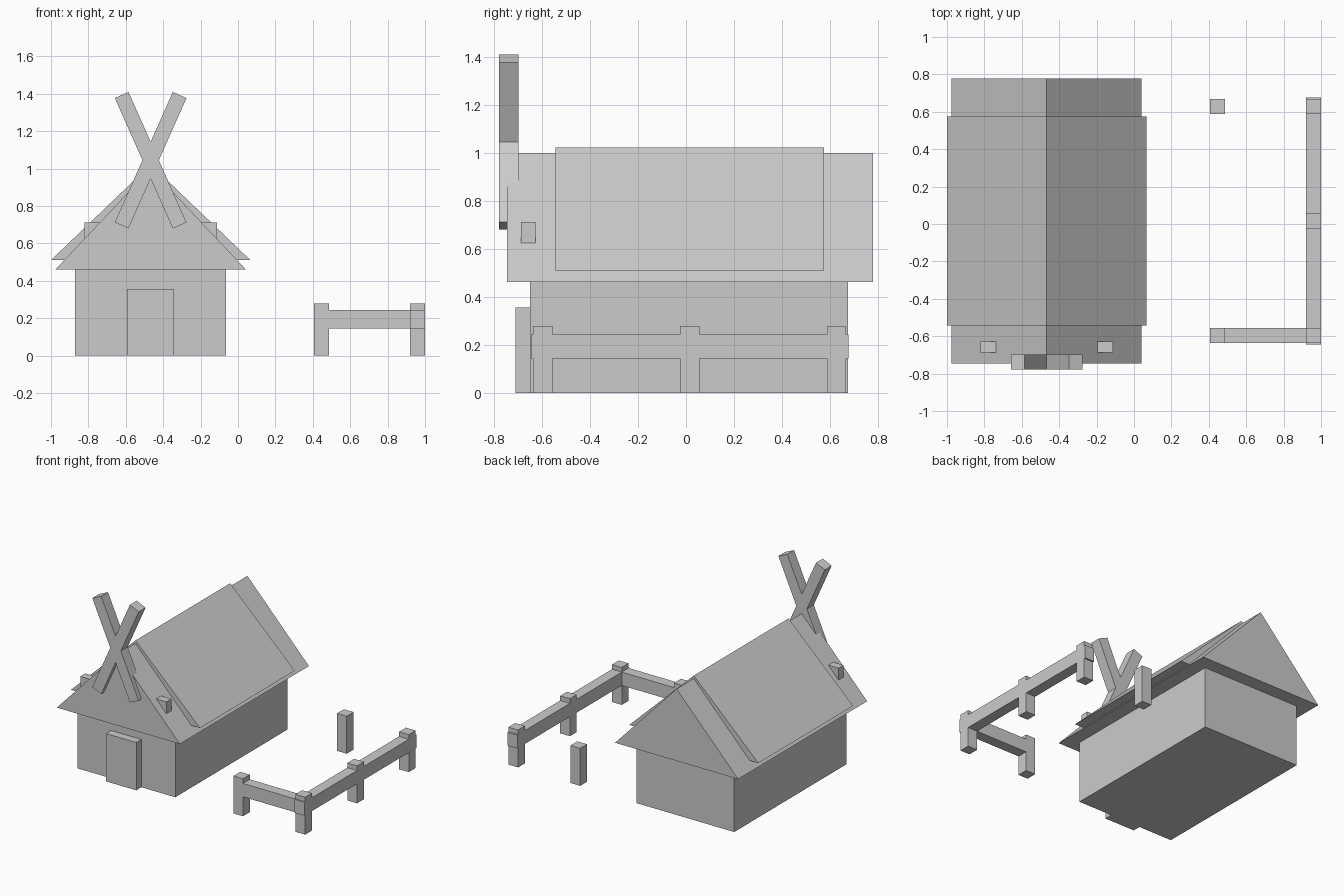
import bpy, bmesh
from math import radians
from mathutils import Matrix, Vector

if "Cube" in bpy.data.objects:
    bpy.data.objects.remove(bpy.data.objects["Cube"])

CX = -0.467  # centre line of the hut


def box(name, x, y, z, tilt=0):
    """Box spanning the given ranges, optionally tilted about the y axis."""
    size = Vector((x[1] - x[0], y[1] - y[0], z[1] - z[0]))
    mid = Vector((sum(x) / 2, sum(y) / 2, sum(z) / 2))
    bm = bmesh.new()
    bmesh.ops.create_cube(bm, size=1, matrix=Matrix.Diagonal((*size, 1)))
    obj = finish(name, bm)
    obj.location = mid
    obj.rotation_euler.y = tilt
    return obj


def gable(name, half, y, z):
    """Triangular prism running along y."""
    bm = bmesh.new()
    pts = [(CX - half, z[0]), (CX + half, z[0]), (CX, z[1])]
    face = bm.faces.new([bm.verts.new((px, y[0], pz)) for px, pz in pts])
    ext = bmesh.ops.extrude_face_region(bm, geom=[face], use_keep_orig=True)
    verts = [g for g in ext["geom"] if isinstance(g, bmesh.types.BMVert)]
    bmesh.ops.translate(bm, verts=verts, vec=(0, y[1] - y[0], 0))
    return finish(name, bm)


def finish(name, bm):
    bmesh.ops.recalc_face_normals(bm, faces=bm.faces)
    mesh = bpy.data.meshes.new(name)
    bm.to_mesh(mesh)
    bm.free()
    obj = bpy.data.objects.new(name, mesh)
    bpy.context.collection.objects.link(obj)
    return obj


# Hut walls and door
box("walls", (-0.871, -0.063), (-0.65, 0.675), (0, 0.47))
box("door", (-0.594, -0.343), (-0.71, -0.64), (0, 0.357))

# Roof and its thicker upper cover
gable("roof", 0.508, (-0.745, 0.778), (0.462, 1.0))
gable("roof_cover", 0.533, (-0.543, 0.575), (0.511, 1.022))

# Cross beam poking out of both roof slopes
box("cross_beam", (CX - 0.355, CX + 0.355), (-0.686, -0.627), (0.615, 0.713))

# Crossed gable poles
for side, sign in (("left", -1), ("right", 1)):
    box(f"gable_pole_{side}", (CX - 0.04, CX + 0.04), (-0.778, -0.697),
        (1.045 - 0.3815, 1.045 + 0.3815), sign * radians(24))

# Fence posts
posts = [(0.447, 0.627), (0.447, -0.596), (0.96, -0.596), (0.96, 0.016), (0.96, 0.627)]
for i, (px, py) in enumerate(posts):
    box(f"fence_post_{i + 1}", (px - 0.04, px + 0.04), (py - 0.04, py + 0.04), (0, 0.28))

# Fence rails
box("front_rail", (0.44, 0.96), (-0.636, -0.556), (0.145, 0.245))
box("side_rail", (0.92, 1.0), (-0.645, 0.677), (0.145, 0.245))
